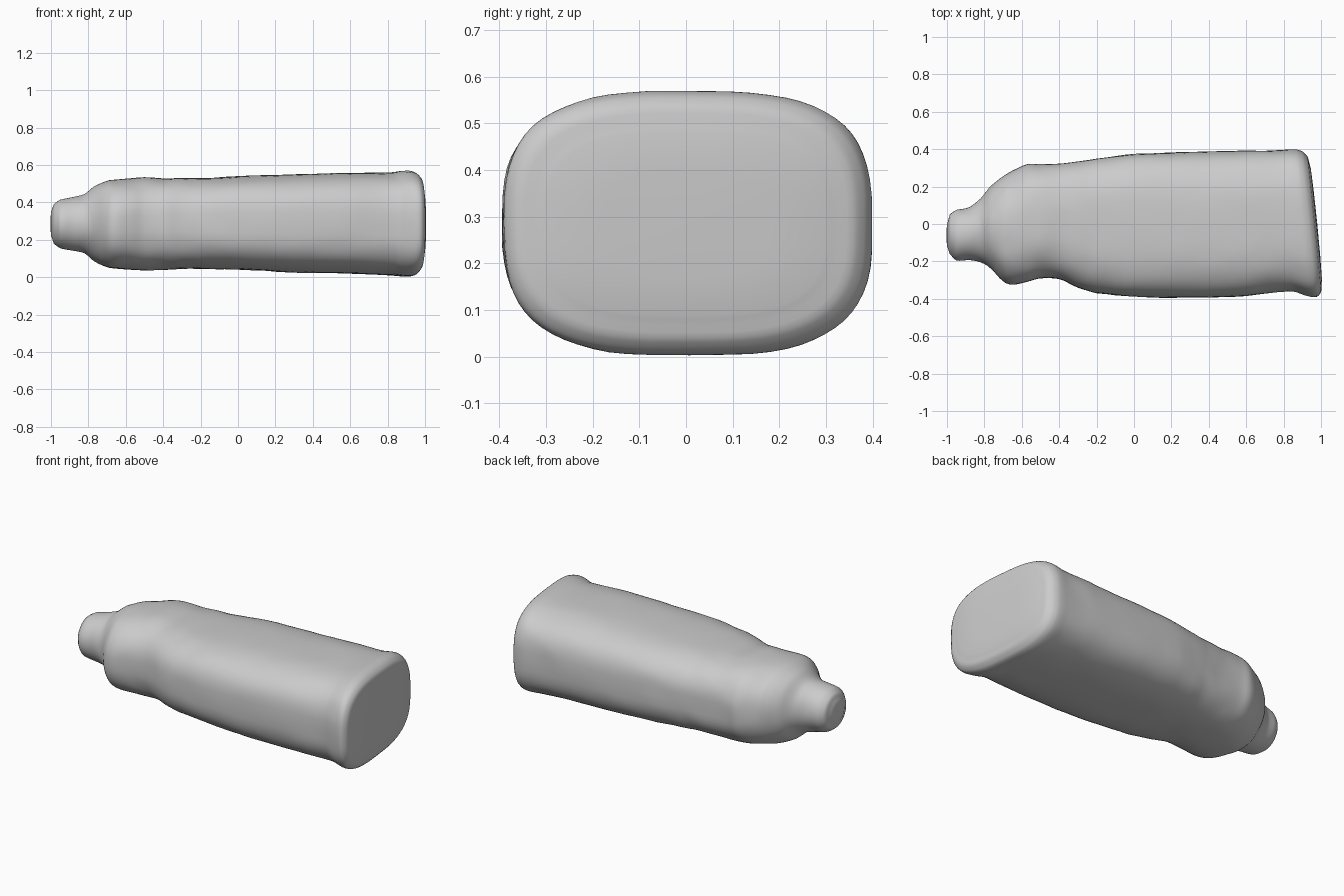
import bpy, bmesh, math
from mathutils import Vector, noise

if "Cube" in bpy.data.objects:
    bpy.data.objects.remove(bpy.data.objects["Cube"])

SIDES, STEPS = 64, 4

# Stations along the bottle: x, back/front extents, bottom, top, squareness
STATIONS = [
    (-1.0, -.12, .0, .22, .35, 2),
    (-.985, -.16, .05, .18, .39, 2),
    (-.95, -.195, .075, .155, .415, 2),
    (-.88, -.195, .09, .14, .43, 2),
    (-.82, -.205, .135, .125, .445, 2),
    (-.77, -.235, .2, .085, .485, 2.1),
    (-.7, -.305, .255, .053, .515, 2.3),
    (-.65, -.325, .285, .045, .52, 2.4),
    (-.57, -.31, .32, .04, .53, 2.5),
    (-.5, -.29, .32, .036, .535, 2.6),
    (-.4, -.295, .325, .04, .53, 2.7),
    (-.3, -.34, .335, .045, .53, 2.8),
    (-.2, -.37, .35, .045, .53, 2.9),
    (0, -.39, .375, .04, .54, 3),
    (.3, -.395, .385, .025, .55, 3),
    (.6, -.385, .39, .02, .557, 3),
    (.82, -.36, .395, .01, .56, 3),
    (.9, -.385, .4, .003, .57, 3),
    (.94, -.388, .388, .012, .56, 3),
    (.965, -.36, .36, .04, .535, 3),
    (.975, -.3, .3, .09, .48, 3),
]


def blend(a, b, c, d, t):
    """Smooth spline value between b and c."""
    return b + t * ((c - a) / 2 + t * (a - 2.5 * b + 2 * c - d / 2
                                       + t * (1.5 * (b - c) + (d - a) / 2)))


def smooth_stations(stations):
    last = len(stations) - 1
    for i in range(last):
        keys = [stations[min(max(i + k, 0), last)] for k in (-1, 0, 1, 2)]
        for step in range(STEPS):
            t = step / STEPS
            row = [blend(*values, t) for values in zip(*keys)]
            # keep spacing along the length even inside each span
            row[0] = keys[1][0] + t * (keys[2][0] - keys[1][0])
            yield row
    yield stations[last]


def place(x, y, z):
    """Slant the base end and add a faint hand-worn unevenness."""
    slant = min(max((x - .6) / .35, 0), 1)
    point = Vector((x - .1 * y * slant, y, z))
    wobble = noise.noise(point * 9) * .004 * min(1, (1 - abs(x)) * 8)
    return point + Vector((0, y, z - .285)).normalized() * wobble


def power(value, exponent):
    return math.copysign(abs(value) ** exponent, value)


def cross_section(bm, station):
    x, y_min, y_max, z_min, z_max, square = station
    ring = []
    for i in range(SIDES):
        angle = math.tau * i / SIDES
        y = (y_min + y_max) / 2 + (y_max - y_min) / 2 * power(math.cos(angle), 2 / square)
        z = (z_min + z_max) / 2 + (z_max - z_min) / 2 * power(math.sin(angle), 2 / square)
        ring.append(bm.verts.new(place(x, y, z)))
    return ring


def close_end(bm, ring, bulge):
    """Gently domed end with an inner ring and a centre point."""
    centre = sum((v.co for v in ring), Vector()) / SIDES
    tip = bm.verts.new(centre + Vector((bulge, 0, 0)))
    inner = [bm.verts.new(centre.lerp(v.co, .6) + Vector((bulge * .7, 0, 0))) for v in ring]
    bridge(bm, ring, inner)
    for i in range(SIDES):
        bm.faces.new((inner[i], inner[(i + 1) % SIDES], tip))


def bridge(bm, first, second):
    for i in range(SIDES):
        j = (i + 1) % SIDES
        bm.faces.new((first[i], first[j], second[j], second[i]))


# Single skin: cap, shoulder, waist, body and flared base
bm = bmesh.new()
rings = [cross_section(bm, station) for station in smooth_stations(STATIONS)]
for first, second in zip(rings, rings[1:]):
    bridge(bm, first, second)
close_end(bm, rings[0], -.002)
close_end(bm, rings[-1], .005)
bmesh.ops.recalc_face_normals(bm, faces=bm.faces)
mesh = bpy.data.meshes.new("bottle_body")
bm.to_mesh(mesh)
bm.free()
bottle = bpy.data.objects.new("bottle_body", mesh)
bpy.context.collection.objects.link(bottle)

# Plain grey
grey = bpy.data.materials.new("light grey")
grey.use_nodes = True
colour = (.6, .6, .6, 1)
grey.diffuse_color = colour
grey.node_tree.nodes["Principled BSDF"].inputs["Base Color"].default_value = colour
mesh.materials.append(grey)

bpy.ops.object.select_all(action="DESELECT")
bottle.select_set(True)
bpy.context.view_layer.objects.active = bottle
bpy.ops.object.shade_smooth_by_angle(angle=math.radians(60))
